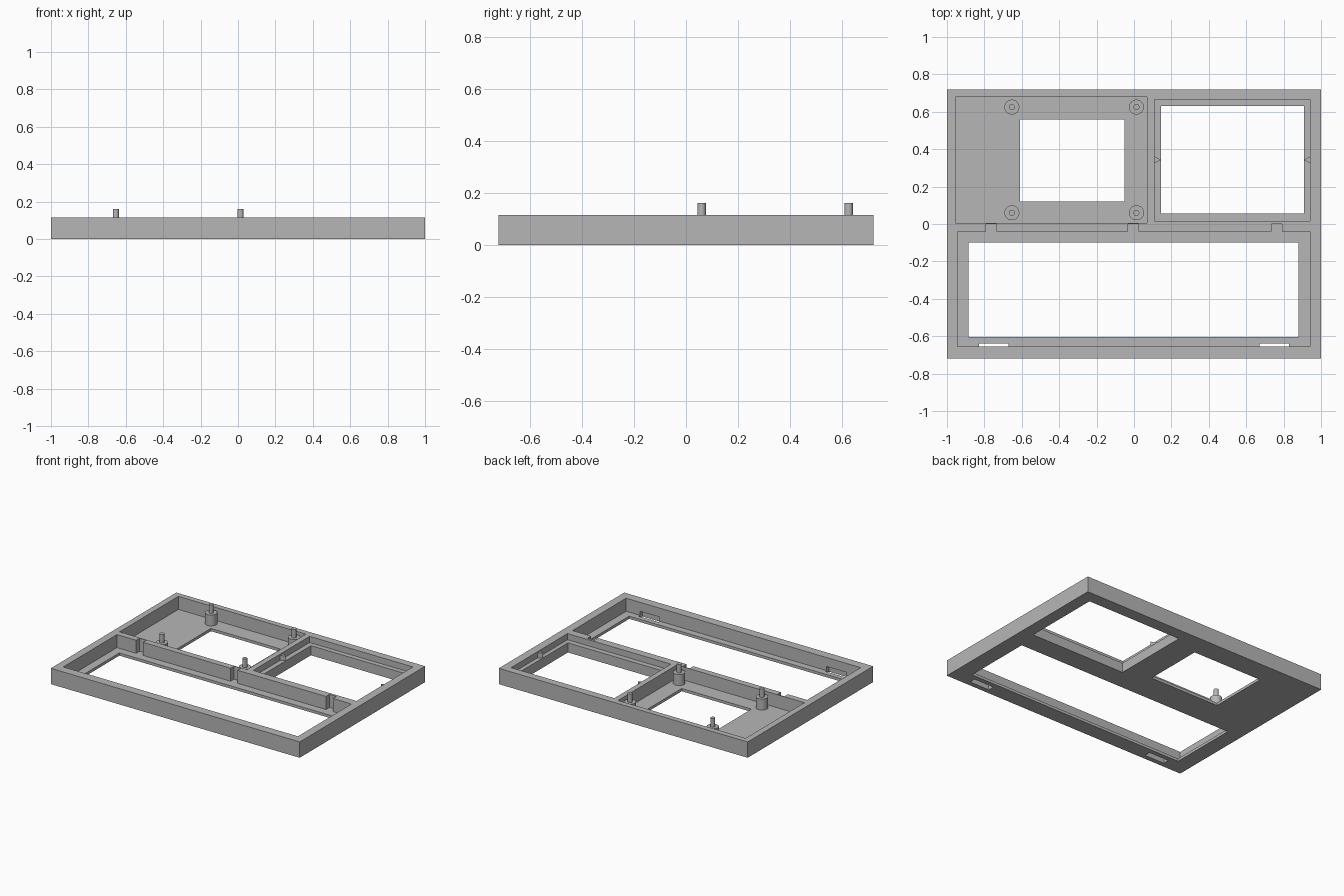
import bpy, bmesh

cube = bpy.data.objects.get("Cube")
if cube:
    bpy.data.objects.remove(cube, do_unlink=True)

grey = bpy.data.materials.new("plain grey")
grey.use_nodes = True
colour = (0.47, 0.47, 0.47, 1)
grey.diffuse_color = colour
grey.node_tree.nodes["Principled BSDF"].inputs["Base Color"].default_value = colour

TOP, FLOOR, LEDGE = 0.115, 0.02, 0.07
OVER, UNDER = 0.2, -0.1


def prism(name, outline, z0, z1):
    """Extrude a flat outline from z0 up to z1."""
    bm = bmesh.new()
    face = bm.faces.new([bm.verts.new((x, y, z0)) for x, y in outline])
    moved = bmesh.ops.extrude_face_region(bm, geom=[face])["geom"]
    verts = [v for v in moved if isinstance(v, bmesh.types.BMVert)]
    bmesh.ops.translate(bm, verts=verts, vec=(0, 0, z1 - z0))
    bmesh.ops.recalc_face_normals(bm, faces=bm.faces)
    mesh = bpy.data.meshes.new(name)
    bm.to_mesh(mesh)
    bm.free()
    obj = bpy.data.objects.new(name, mesh)
    bpy.context.collection.objects.link(obj)
    mesh.materials.append(grey)
    return obj


def rect(x0, x1, y0, y1):
    return [(x0, y0), (x1, y0), (x1, y1), (x0, y1)]


def cut(target, outline, z0, z1):
    """Subtract an extruded outline from the target."""
    cutter = prism("cutter", outline, z0, z1)
    cutter.hide_render = True
    mod = target.modifiers.new("cut", "BOOLEAN")
    mod.operation = "DIFFERENCE"
    mod.solver = "EXACT"
    mod.object = cutter
    bpy.context.view_layer.objects.active = target
    bpy.ops.object.modifier_apply(modifier=mod.name)
    bpy.data.objects.remove(cutter, do_unlink=True)


def cylinder(name, x, y, radius, z0, z1):
    bpy.ops.mesh.primitive_cylinder_add(vertices=32, radius=radius, depth=z1 - z0,
                                        location=(x, y, (z0 + z1) / 2))
    obj = bpy.context.object
    obj.name = name
    obj.data.materials.append(grey)
    bpy.ops.object.shade_smooth_by_angle()


# Solid frame body
frame = prism("frame", rect(-1, 1, -0.72, 0.72), 0, TOP)

# Rear right pocket with its window
cut(frame, rect(-0.955, 0.07, 0.005, 0.68), FLOOR, OVER)
cut(frame, rect(-0.61, -0.05, 0.12, 0.56), UNDER, OVER)

# Rear left pocket with a high ledge and its window
cut(frame, rect(0.11, 0.94, 0.017, 0.665), LEDGE, OVER)
cut(frame, rect(0.145, 0.91, 0.055, 0.63), UNDER, OVER)

# Long front pocket, notched along the divider, with its window
front = [(-0.945, -0.655), (0.94, -0.655), (0.94, -0.04)]
for x in (0.763, -0.003, -0.763):
    front += [(x + 0.028, -0.04), (x + 0.028, 0), (x - 0.028, 0), (x - 0.028, -0.04)]
front.append((-0.945, -0.04))
cut(frame, front, FLOOR, OVER)
cut(frame, rect(-0.885, 0.88, -0.605, -0.098), UNDER, OVER)

# Latch slots undercutting the front wall
for x in (-0.75, 0.75):
    cut(frame, rect(x - 0.08, x + 0.08, -0.685, -0.64), UNDER, 0.05)

# Standoffs with locating pins
for x in (-0.653, 0.013):
    for y in (0.06, 0.625):
        cylinder("standoff", x, y, 0.04, FLOOR, 0.1)
        cylinder("locating_pin", x, y, 0.016, 0.1, 0.162)

# Snap wedges on the sides of the ledge pocket
for base, tip in ((0.11, 0.145), (0.94, 0.908)):
    prism("snap_wedge", [(base, 0.325), (tip, 0.343), (base, 0.361)], LEDGE, 0.105)
